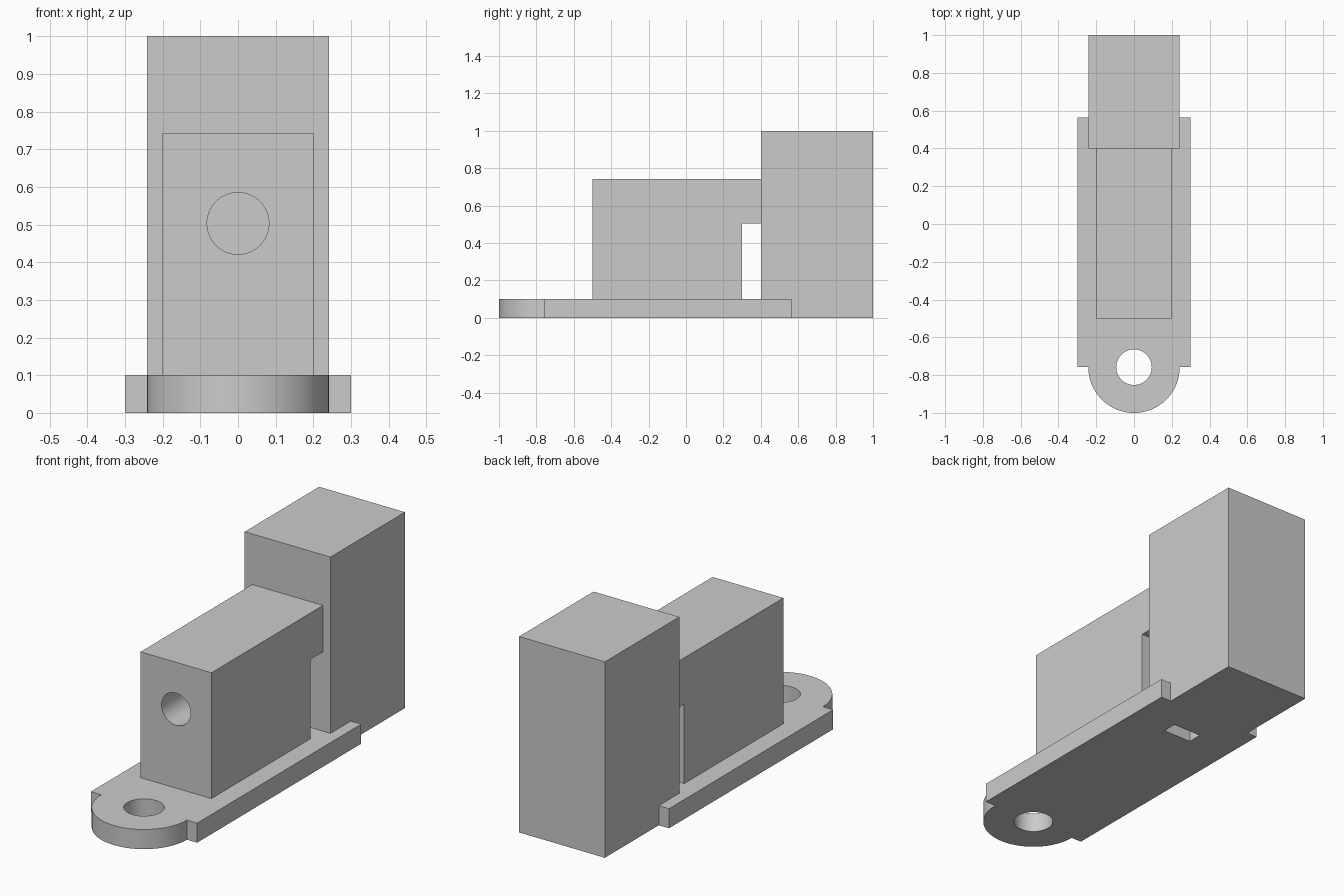
import bpy, bmesh, math

if "Cube" in bpy.data.objects:
    bpy.data.objects.remove(bpy.data.objects["Cube"])

grey = bpy.data.materials.new("plain_grey")
grey.diffuse_color = (0.6, 0.6, 0.6, 1)
grey.use_nodes = True
grey.node_tree.nodes["Principled BSDF"].inputs["Base Color"].default_value = grey.diffuse_color


def prism(name, outline, low, high, axis="z"):
    """Extrude a closed outline: (x, y) along z, or (y, z) along x."""
    place = (lambda a, b, d: (a, b, d)) if axis == "z" else (lambda a, b, d: (d, a, b))
    bm = bmesh.new()
    face = bm.faces.new([bm.verts.new(place(a, b, low)) for a, b in outline])
    result = bmesh.ops.extrude_face_region(bm, geom=[face])
    top = [v for v in result["geom"] if isinstance(v, bmesh.types.BMVert)]
    bmesh.ops.translate(bm, verts=top, vec=place(0, 0, high - low))
    bmesh.ops.recalc_face_normals(bm, faces=bm.faces)
    mesh = bpy.data.meshes.new(name)
    bm.to_mesh(mesh)
    bm.free()
    mesh.materials.append(grey)
    obj = bpy.data.objects.new(name, mesh)
    bpy.context.collection.objects.link(obj)
    return obj


def rod(name, radius, length, location, rotation=(0, 0, 0)):
    bpy.ops.mesh.primitive_cylinder_add(vertices=64, radius=radius, depth=length,
                                        location=location, rotation=rotation)
    obj = bpy.context.object
    obj.name = name
    obj.data.materials.append(grey)
    return obj


def cut(target, cutter):
    cutter.hide_render = True
    mod = target.modifiers.new("cut", "BOOLEAN")
    mod.operation, mod.solver, mod.object = "DIFFERENCE", "EXACT", cutter
    bpy.ops.object.select_all(action="DESELECT")
    bpy.context.view_layer.objects.active = target
    target.select_set(True)
    bpy.ops.object.modifier_apply(modifier=mod.name)
    bpy.data.objects.remove(cutter)
    bpy.ops.object.shade_smooth_by_angle(angle=math.radians(30))


# Base plate: round lug in front, two prongs hugging the tower, slot under the gap
lug_y, lug_r = -0.758, 0.242
arc = [(lug_r * math.cos(t), lug_y + lug_r * math.sin(t))
       for t in (math.pi + math.pi * i / 48 for i in range(49))]
base = prism("base_plate", arc + [(0.3, lug_y), (0.3, 0.565), (0.242, 0.565), (0.242, 0.4),
                                  (0.08, 0.4), (0.08, 0.325), (-0.08, 0.325), (-0.08, 0.4),
                                  (-0.242, 0.4), (-0.242, 0.565), (-0.3, 0.565), (-0.3, lug_y)],
             0, 0.1)
cut(base, rod("lug_hole_cutter", 0.094, 0.4, (0, lug_y, 0.05)))

# Middle block with an overhang that bridges the gap to the tower, bored lengthwise
block = prism("middle_block", [(-0.5, 0.1), (0.3, 0.1), (0.3, 0.505), (0.4, 0.505),
                               (0.4, 0.742), (-0.5, 0.742)], -0.2, 0.2, "x")
cut(block, rod("bore_cutter", 0.082, 1.2, (0, 0, 0.503), (math.pi / 2, 0, 0)))

# Tall rear tower
prism("rear_tower", [(-0.242, 0.4), (0.242, 0.4), (0.242, 1.0), (-0.242, 1.0)], 0, 1.0)
